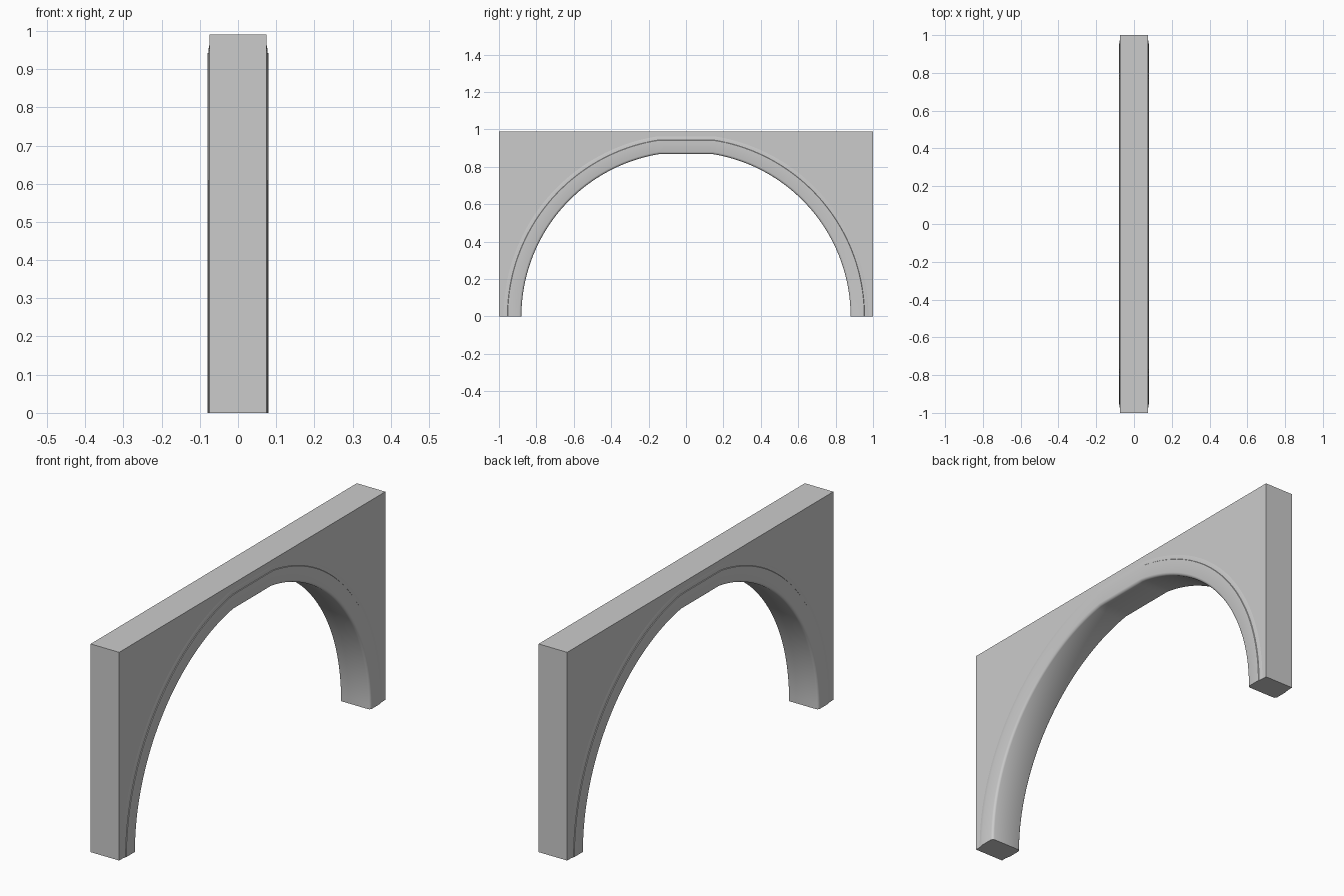
import bpy, bmesh, math

if "Cube" in bpy.data.objects:
    bpy.data.objects.remove(bpy.data.objects["Cube"])

R_IN, R_OUT = 0.88, 0.975     # inner and outer arch radii
CROWN_DROP = 0.012            # the crown is slightly flattened
HALF_T, TOP, SEG = 0.075, 0.99, 96


def arch_point(x, r, i):
    t = math.pi * i / SEG
    return (x, -r * math.cos(t), min(r * math.sin(t), r - CROWN_DROP))


def finish(bm, name):
    bmesh.ops.remove_doubles(bm, verts=bm.verts, dist=1e-5)
    bmesh.ops.recalc_face_normals(bm, faces=bm.faces)
    mesh = bpy.data.meshes.new(name)
    bm.to_mesh(mesh)
    bm.free()
    ob = bpy.data.objects.new(name, mesh)
    bpy.context.collection.objects.link(ob)
    bpy.context.view_layer.objects.active = ob
    ob.select_set(True)
    bpy.ops.object.shade_smooth_by_angle(angle=math.radians(32))
    ob.select_set(False)


# Arch moulding: rounded inner edge, flat band, small step and outer slope
half = [(0.069, R_IN), (0.074, R_IN + 0.002), (0.078, R_IN + 0.006),
        (0.080, R_IN + 0.012), (0.080, 0.953), (0.0775, 0.955),
        (0.0775, 0.962), (HALF_T, R_OUT)]
profile = [(-x, r) for x, r in reversed(half)] + half
bm = bmesh.new()
rings = [[bm.verts.new(arch_point(x, r, i)) for x, r in profile]
         for i in range(SEG + 1)]
for a, b in zip(rings, rings[1:]):
    for j in range(len(profile) - 1):
        bm.faces.new((a[j], a[j + 1], b[j + 1], b[j]))
bm.faces.new(rings[0])
bm.faces.new(rings[-1])
finish(bm, "arch_moulding")

# Wall around the arch: straight outer edges, open where the moulding sits
bm = bmesh.new()
sides = []
for x in (-HALF_T, HALF_T):
    curve = [bm.verts.new(arch_point(x, R_OUT, i)) for i in range(SEG + 1)]
    frame = []
    for i in range(SEG + 1):
        # project each arch point outward onto the rectangle
        t = math.pi * i / SEG
        c, s = -math.cos(t), math.sin(t)
        k = min(1 / max(abs(c), 1e-6), TOP / max(s, 1e-6))
        frame.append(bm.verts.new((x, c * k, s * k)))
    corners = {}
    for i in range(SEG):
        p, q = frame[i], frame[i + 1]
        loop = [curve[i], curve[i + 1], q]
        if abs(p.co.y - q.co.y) > 1e-5 and abs(p.co.z - q.co.z) > 1e-5:
            y = math.copysign(1, p.co.y)
            corners[i] = bm.verts.new((x, y, TOP))
            loop.append(corners[i])
        bm.faces.new(loop + [p])
    edge = []
    for i, v in enumerate(frame):
        edge.append(v)
        if i in corners:
            edge.append(corners[i])
    sides.append([curve[0]] + edge + [curve[-1]])
for i in range(len(sides[0]) - 1):
    bm.faces.new((sides[0][i], sides[0][i + 1], sides[1][i + 1], sides[1][i]))
finish(bm, "spandrel_wall")
